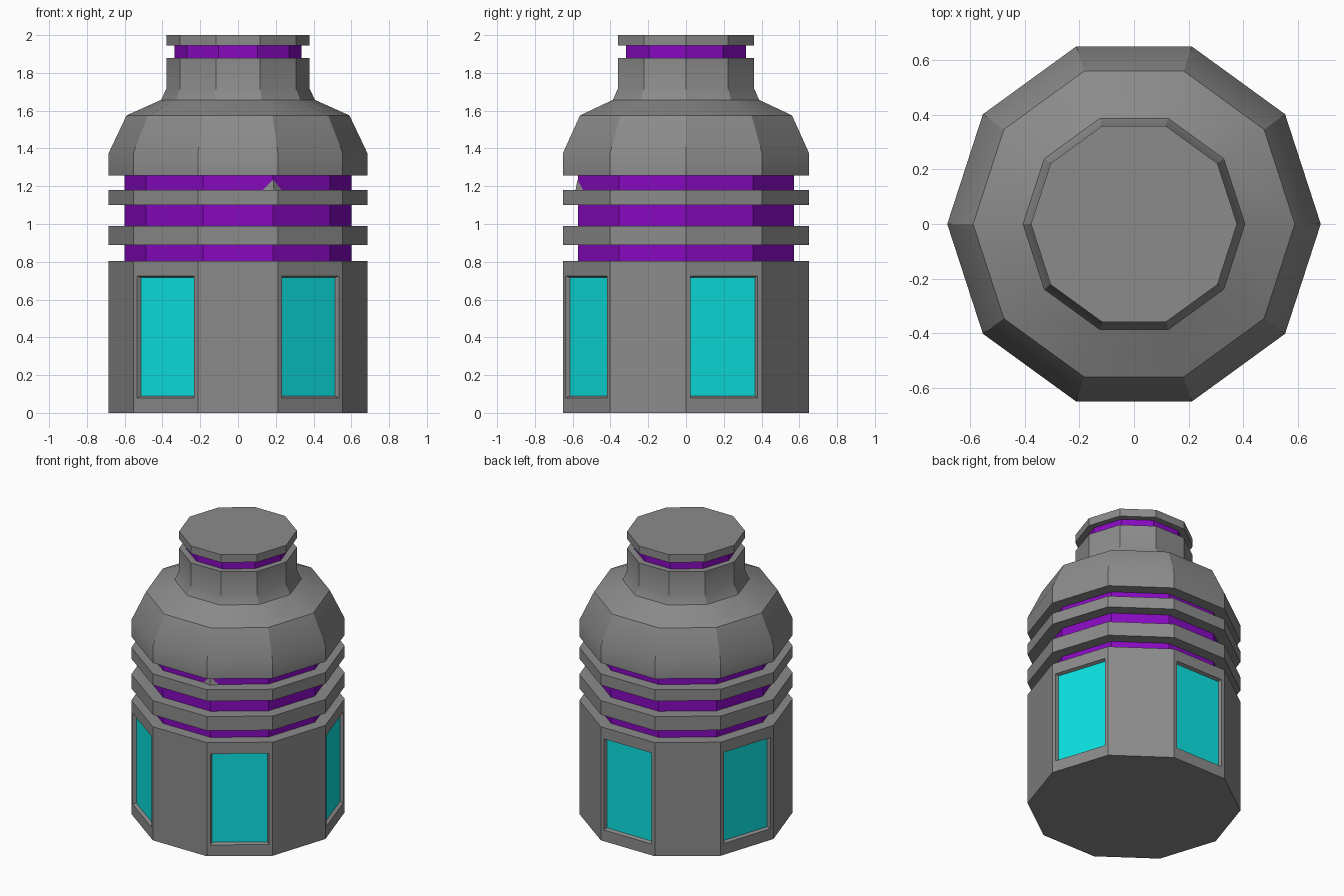
import bpy, bmesh
from math import sin, cos, pi, radians

SIDES = 10
R, CORE, NECK, COLLAR = 0.685, 0.602, 0.378, 0.335

cube = bpy.data.objects.get("Cube")
if cube:
    bpy.data.objects.remove(cube, do_unlink=True)


def material(name, color):
    m = bpy.data.materials.new(name)
    m.use_nodes = True
    m.diffuse_color = (*color, 1)
    m.node_tree.nodes["Principled BSDF"].inputs["Base Color"].default_value = (*color, 1)
    return m


GREY = material("grey metal", (0.26, 0.26, 0.26))
PURPLE = material("purple band", (0.24, 0.003, 0.52))
CYAN = material("cyan window", (0.004, 0.77, 0.77))


def finish(name, bm, *mats):
    mesh = bpy.data.meshes.new(name)
    bm.to_mesh(mesh)
    bm.free()
    for m in mats:
        mesh.materials.append(m)
    ob = bpy.data.objects.new(name, mesh)
    bpy.context.collection.objects.link(ob)
    bpy.ops.object.select_all(action="DESELECT")
    ob.select_set(True)
    bpy.context.view_layer.objects.active = ob
    bpy.ops.object.shade_smooth_by_angle(angle=radians(30))


def lathe(profile):
    """Ten-sided turning of (radius, z) points listed from bottom to top."""
    bm = bmesh.new()
    rings = []
    for r, z in profile:
        rings.append([bm.verts.new((r * cos(2 * pi * i / SIDES), r * sin(2 * pi * i / SIDES), z))
                      for i in range(SIDES)])
    for a, b in zip(rings, rings[1:]):
        for i in range(SIDES):
            j = (i + 1) % SIDES
            bm.faces.new((a[i], a[j], b[j], b[i]))
    return bm, rings


# Base drum with closed bottom and a recessed window on every other side
bm, rings = lathe([(R, 0), (R, 0.805), (CORE, 0.805)])
panels = list(bm.faces)[0:SIDES:2]
bm.faces.new(rings[0][::-1])
bm.normal_update()
bmesh.ops.inset_individual(bm, faces=panels, thickness=0.035)
for f in panels:
    for v in f.verts:
        v.co.z = 0.08 if v.co.z < 0.4 else 0.725
bm.normal_update()
bmesh.ops.inset_individual(bm, faces=panels, thickness=0.012, depth=-0.022)
for f in panels:
    f.material_index = 1
finish("base_drum", bm, GREY, CYAN)

# Purple core and the rings around it
finish("core_band", lathe([(CORE, 0.805), (CORE, 1.257)])[0], PURPLE)
for name, low, high in (("lower_ring", 0.89, 0.99), ("upper_ring", 1.10, 1.18)):
    finish(name, lathe([(CORE, low), (R, low), (R, high), (CORE, high)])[0], GREY)

# Small thin spike standing on the upper ring against the core
bm = bmesh.new()
x, y = CORE * cos(radians(-72)), CORE * sin(radians(-72))
base = [bm.verts.new((x + dx, y + dy, 1.18))
        for dx, dy in ((-0.055, -0.002), (0.004, -0.012), (0.045, 0.028))]
tip = bm.verts.new((x, y - 0.002, 1.235))
for i in range(3):
    bm.faces.new((base[i], base[(i + 1) % 3], tip))
finish("ring_spike", bm, GREY)

# Shoulder dome and neck
finish("shoulder_and_neck", lathe([
    (CORE, 1.257), (R, 1.257), (R, 1.375), (0.59, 1.575), (0.407, 1.657),
    (NECK, 1.72), (NECK, 1.88), (COLLAR, 1.88)])[0], GREY)

# Purple collar and flat cap
finish("collar_band", lathe([(COLLAR, 1.88), (COLLAR, 1.945)])[0], PURPLE)
bm, rings = lathe([(COLLAR, 1.945), (NECK, 1.945), (NECK, 2.0)])
bm.faces.new(rings[-1])
finish("cap", bm, GREY)
